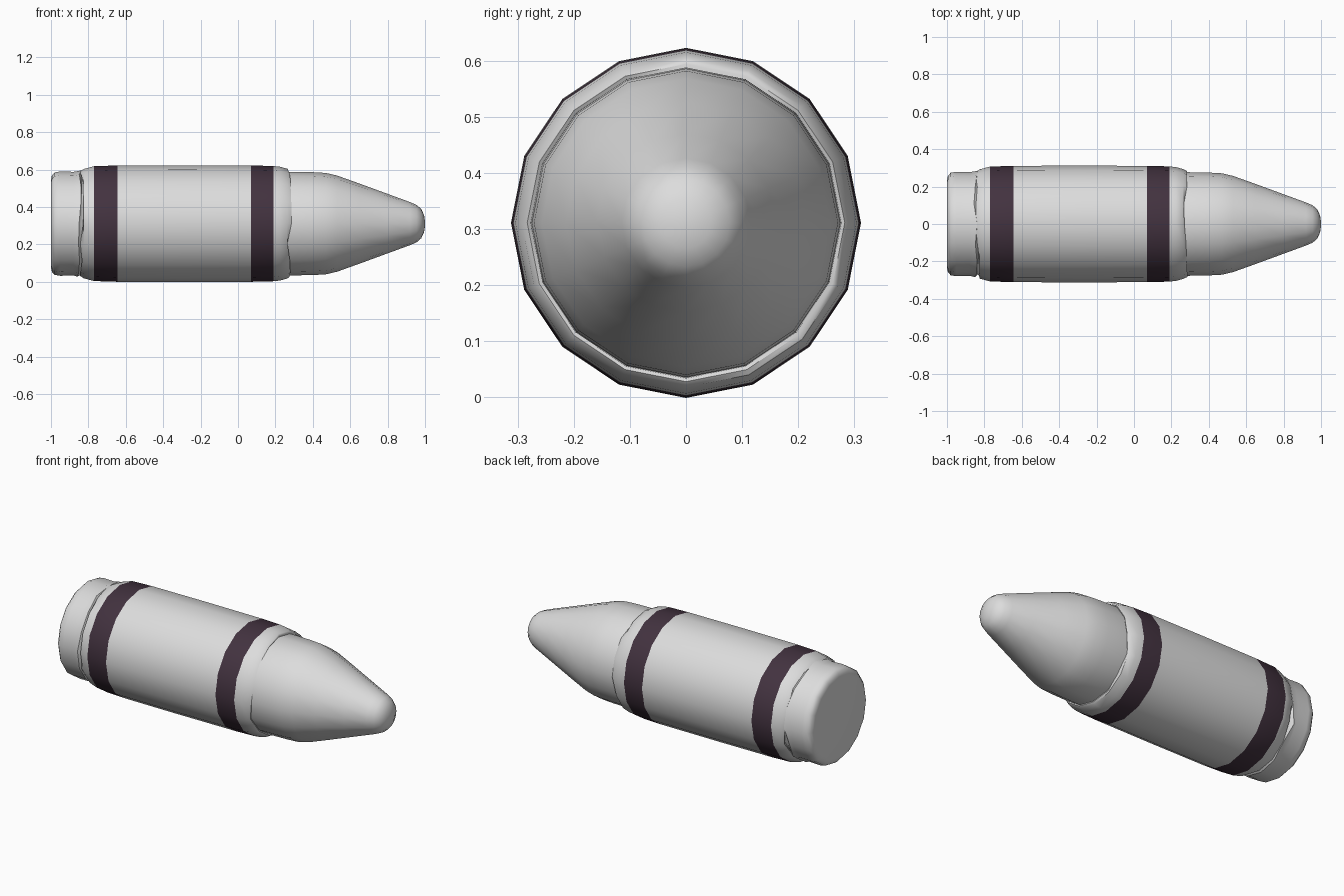
import bpy
import bmesh
import math
import random

random.seed(4)
if "Cube" in bpy.data.objects:
    bpy.data.objects.remove(bpy.data.objects["Cube"])

SIDES = 16
CENTRE_Z = 0.311


def make_material(name, colour):
    mat = bpy.data.materials.new(name)
    mat.use_nodes = True
    mat.diffuse_color = colour
    mat.node_tree.nodes["Principled BSDF"].inputs["Base Color"].default_value = colour
    return mat


pale_grey = make_material("pale grey", (0.72, 0.72, 0.72, 1))
dark_plum = make_material("dark plum", (0.055, 0.032, 0.05, 1))


def turned_part(name, profile, bands=(), ragged=()):
    """Spin (x, radius) points about the long axis; ragged rings get an uneven x."""
    bm = bmesh.new()
    rings = []
    for i, (x, r) in enumerate(profile):
        ring = []
        for s in range(SIDES):
            a = math.tau * s / SIDES
            dx = random.uniform(-0.014, 0.014) if i in ragged else 0
            ring.append(bm.verts.new((x + dx, r * math.cos(a), CENTRE_Z + r * math.sin(a))))
        rings.append(ring)
    for a, b in zip(rings, rings[1:]):
        for s in range(SIDES):
            t = (s + 1) % SIDES
            bm.faces.new((a[s], a[t], b[t], b[s]))
    bm.faces.new(rings[0])
    bm.faces.new(rings[-1])
    bmesh.ops.recalc_face_normals(bm, faces=bm.faces)
    # Painted bands follow the position along the axis
    for f in bm.faces:
        x = f.calc_center_median().x
        f.material_index = int(any(lo < x < hi for lo, hi in bands))
    mesh = bpy.data.meshes.new(name)
    bm.to_mesh(mesh)
    bm.free()
    obj = bpy.data.objects.new(name, mesh)
    bpy.context.collection.objects.link(obj)
    mesh.materials.append(pale_grey)
    mesh.materials.append(dark_plum)
    bpy.ops.object.select_all(action="DESELECT")
    obj.select_set(True)
    bpy.context.view_layer.objects.active = obj
    bpy.ops.object.shade_smooth_by_angle(angle=math.radians(42))
    return obj


# Sleeve with rolled ends and two painted bands
turned_part(
    "sleeve",
    [(-0.81, 0.25), (-0.835, 0.28), (-0.825, 0.292), (-0.77, 0.307),
     (-0.645, 0.311), (-0.3, 0.312), (0.07, 0.311), (0.19, 0.308),
     (0.225, 0.304), (0.265, 0.293), (0.275, 0.283), (0.26, 0.25)],
    bands=[(-0.77, -0.645), (0.07, 0.19)],
    ragged=(1, 10),
)

# Rear cap with rounded rim and a crimped front edge
turned_part(
    "rear_cap",
    [(-1, 0.235), (-0.995, 0.258), (-0.98, 0.274), (-0.95, 0.279),
     (-0.88, 0.277), (-0.85, 0.284), (-0.835, 0.27), (-0.8, 0.262)],
    ragged=(5,),
)

# Tapered nose with blunt rounded tip
turned_part(
    "nose",
    [(0.2, 0.27), (0.28, 0.277), (0.4, 0.275), (0.47, 0.271), (0.53, 0.257),
     (0.65, 0.214), (0.8, 0.159), (0.92, 0.115), (0.955, 0.1),
     (0.98, 0.078), (0.995, 0.045), (1, 0.012)],
)
